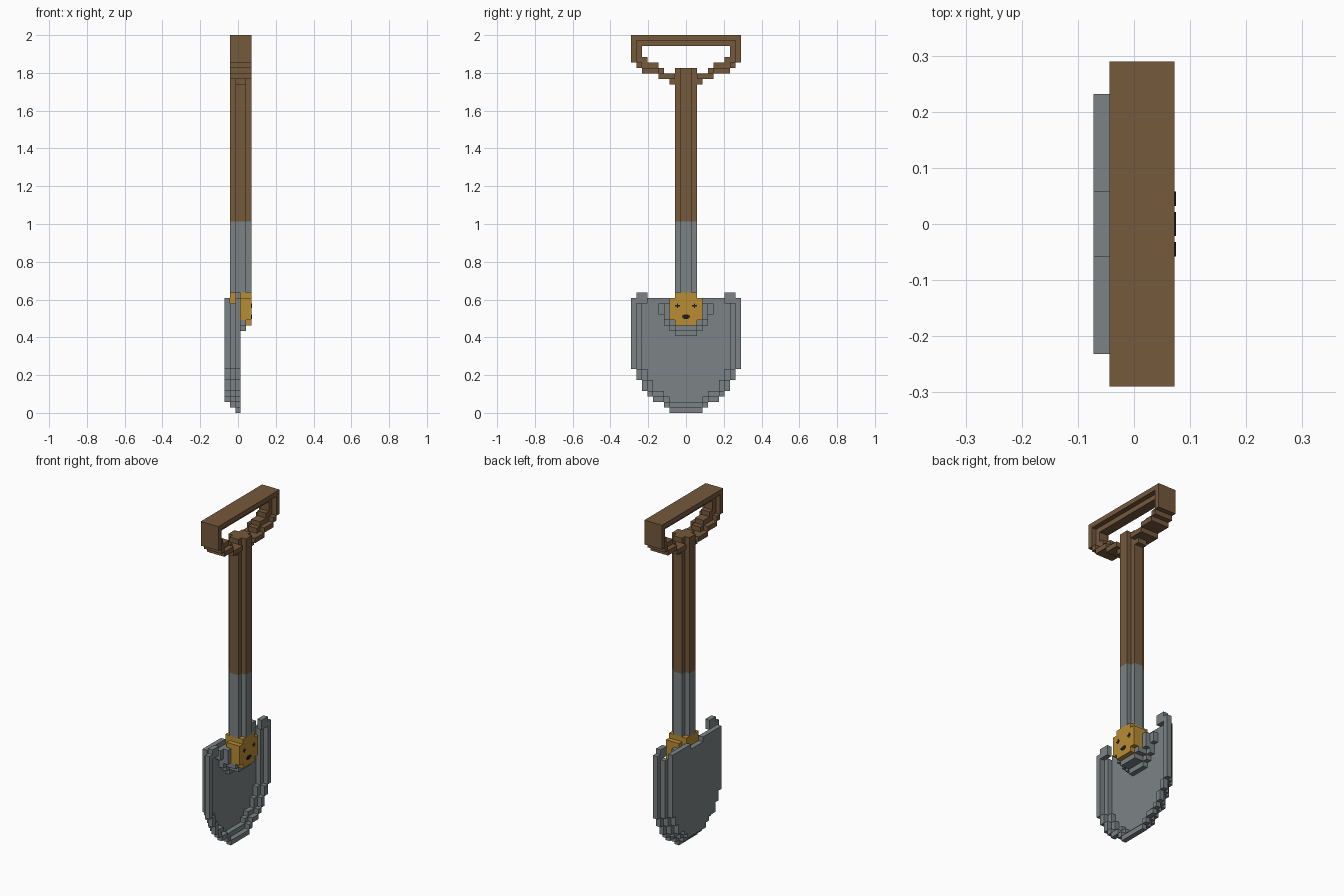
import bpy, bmesh, math

cube = bpy.data.objects.get("Cube")
if cube:
    bpy.data.objects.remove(cube)

U = 2 / 69  # edge length of one block


def material(name, rgb):
    m = bpy.data.materials.new(name)
    m.use_nodes = True
    m.diffuse_color = (*rgb, 1)
    m.node_tree.nodes["Principled BSDF"].inputs["Base Color"].default_value = (*rgb, 1)
    return m


WOOD = material("brown wood", (0.18, 0.10, 0.046))
STEEL = material("grey steel", (0.20, 0.225, 0.232))
GOLD = material("gold", (0.48, 0.265, 0.034))
DARK = material("dark paint", (0.012, 0.010, 0.010))


def fill(cells, layers, inner, outer, rows):
    """Add blocks at inner <= |y| < outer; layers and rows are inclusive spans."""
    for x in range(layers[0], layers[1] + 1):
        for z in range(rows[0], rows[1] + 1):
            for y in range(inner, outer):
                cells.add((x, y, z))
                cells.add((x, -1 - y, z))


def finish(name, bm, mat):
    mesh = bpy.data.meshes.new(name)
    bm.to_mesh(mesh)
    bm.free()
    mesh.materials.append(mat)
    obj = bpy.data.objects.new(name, mesh)
    bpy.context.collection.objects.link(obj)
    return obj


def block_part(name, cells, mat):
    """Skin the outside of a set of blocks and merge its flat areas."""
    bm = bmesh.new()
    cache = {}

    def vert(p):
        if p not in cache:
            cache[p] = bm.verts.new(((p[0] - 2.5) * U, p[1] * U, p[2] * U))
        return cache[p]

    for c in sorted(cells):
        for axis in range(3):
            for side in (0, 1):
                near = list(c)
                near[axis] += 2 * side - 1
                if tuple(near) in cells:
                    continue
                a, b = (axis + 1) % 3, (axis + 2) % 3
                ring = [(0, 0), (1, 0), (1, 1), (0, 1)]
                corners = []
                for da, db in (ring if side else ring[::-1]):
                    p = list(c)
                    p[axis] += side
                    p[a] += da
                    p[b] += db
                    corners.append(vert(tuple(p)))
                bm.faces.new(corners)
    bmesh.ops.dissolve_limit(bm, angle_limit=math.radians(1),
                             verts=bm.verts[:], edges=bm.edges[:])
    return finish(name, bm, mat)


def plates(name, rects, mat):
    """Thin plates on the +x face, each given as y, z, width, height."""
    bm = bmesh.new()
    for y, z, w, h in rects:
        cube = bmesh.ops.create_cube(bm, size=1)["verts"]
        bmesh.ops.scale(bm, vec=(0.004, w, h), verts=cube)
        bmesh.ops.translate(bm, vec=(2.5 * U, y, z), verts=cube)
    return finish(name, bm, mat)


# Blade: dished shell of three outlines, each one block smaller than the last
rim = [3, 4, 6, 7, 8, 8, 9, 9] + [10] * 13


def shrink(widths):
    return [0] + [max(0, min(widths[i] - 1, widths[i - 1])) for i in range(1, len(widths))]


middle = shrink(rim)
back = shrink(middle)
blade = set()
for row in range(21):
    fill(blade, (2, 2), middle[row], rim[row], (row, row))
    if row < 20:
        fill(blade, (1, 1), back[row], middle[row], (row, row))
        fill(blade, (0, 0), 0, back[row], (row, row))
fill(blade, (0, 0), 2, 8, (20, 20))
# Foot rests on the upper corners
fill(blade, (2, 2), 7, 10, (20, 20))
fill(blade, (2, 2), 7, 9, (21, 21))
# Raised seat under the socket
for row, width in zip(range(14, 20), (2, 3, 4, 4, 5, 5)):
    fill(blade, (1, 1), 0, width, (row, row))
for row, width in zip(range(15, 20), (2, 3, 4, 4, 4)):
    fill(blade, (2, 2), 0, width, (row, row))
fill(blade, (3, 3), 0, 2, (15, 15))
fill(blade, (3, 3), 0, 3, (16, 16))
block_part("blade", blade, STEEL)

# Gold socket with a shield-shaped face plate
socket = set()
fill(socket, (4, 4), 0, 2, (16, 21))
fill(socket, (3, 4), 0, 3, (17, 20))
fill(socket, (2, 3), 0, 2, (20, 21))
fill(socket, (2, 2), 0, 3, (20, 20))
fill(socket, (1, 1), 0, 2, (20, 21))
block_part("socket", socket, GOLD)

# Painted eyes and mouth
eyes = []
for side in (-1, 1):
    eyes += [(side * 0.045, 0.567, 0.026, 0.007), (side * 0.045, 0.567, 0.007, 0.026)]
plates("eyes", eyes, DARK)
plates("mouth", [(0, 0.510, 0.042, 0.011), (0, 0.509, 0.026, 0.022)], DARK)

# Shaft: cross-shaped section, steel sleeve below and wood above
for name, rows, mat in (("shaft_sleeve", (22, 34), STEEL), ("shaft", (35, 59), WOOD)):
    cells = set()
    fill(cells, (1, 4), 0, 1, rows)
    fill(cells, (2, 3), 0, 2, rows)
    block_part(name, cells, mat)

# Handle: stepped grip loop, thicker in its two middle layers
grip = set()
fill(grip, (1, 4), 0, 10, (68, 68))
fill(grip, (2, 3), 0, 10, (67, 67))
fill(grip, (1, 4), 9, 10, (64, 68))
fill(grip, (2, 3), 8, 10, (64, 68))
for inner, outer, row in ((8, 9, 63), (5, 8, 62), (2, 5, 61)):
    fill(grip, (1, 4), inner, outer, (row, row))
for inner, outer, rows in ((7, 8, (62, 64)), (5, 7, (62, 63)), (4, 5, (61, 62)),
                           (3, 4, (61, 61)), (2, 3, (60, 61)), (0, 2, (60, 62))):
    fill(grip, (2, 3), inner, outer, rows)
fill(grip, (1, 4), 0, 1, (60, 62))
block_part("handle", grip, WOOD)
